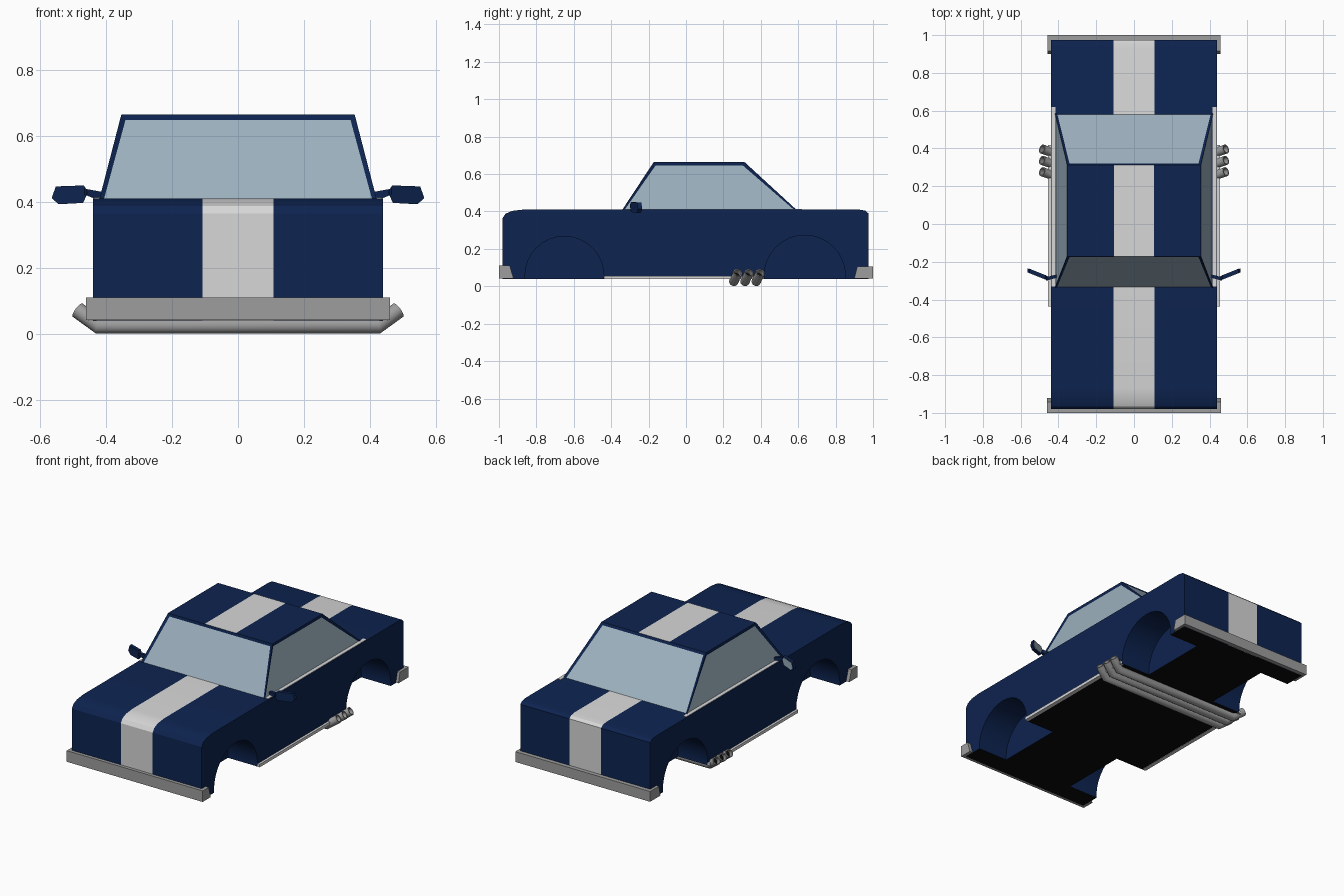
import bpy, bmesh, math
from mathutils import Vector

if "Cube" in bpy.data.objects:
    bpy.data.objects.remove(bpy.data.objects["Cube"])


def mat(name, r, g, b):
    m = bpy.data.materials.new(name)
    m.diffuse_color = (r, g, b, 1)
    m.use_nodes = True
    m.node_tree.nodes["Principled BSDF"].inputs["Base Color"].default_value = m.diffuse_color
    return m


NAVY = mat("navy paint", 0.004, 0.017, 0.08)
WHITE = mat("white stripe", 0.68, 0.68, 0.68)
GREY = mat("grey metal", 0.34, 0.34, 0.34)
GLASS = mat("pale glass", 0.33, 0.43, 0.51)
BLACK = mat("black underside", 0.003, 0.003, 0.003)


def make(name, bm, *mats):
    bmesh.ops.recalc_face_normals(bm, faces=bm.faces)
    me = bpy.data.meshes.new(name)
    bm.to_mesh(me)
    bm.free()
    ob = bpy.data.objects.new(name, me)
    bpy.context.collection.objects.link(ob)
    for m in mats:
        me.materials.append(m)
    return ob


def prism(bm, pts, x0, x1):
    """Extrude a (y, z) profile from x0 to x1."""
    a = [bm.verts.new((x0, y, z)) for y, z in pts]
    b = [bm.verts.new((x1, y, z)) for y, z in pts]
    bm.faces.new(a)
    bm.faces.new(b[::-1])
    for i in range(len(pts)):
        j = (i + 1) % len(pts)
        bm.faces.new((a[i], a[j], b[j], b[i]))


def box(bm, x0, x1, y0, y1, z0, z1):
    prism(bm, [(y0, z0), (y1, z0), (y1, z1), (y0, z1)], x0, x1)


def cut_x(bm, *xs):
    for x in xs:
        bmesh.ops.bisect_plane(bm, geom=bm.verts[:] + bm.edges[:] + bm.faces[:],
                               plane_co=(x, 0, 0), plane_no=(1, 0, 0))


def smooth(ob, angle):
    bpy.ops.object.select_all(action='DESELECT')
    bpy.context.view_layer.objects.active = ob
    ob.select_set(True)
    bpy.ops.object.shade_smooth_by_angle(angle=math.radians(angle))


# Lower body from the side profile
bm = bmesh.new()
prism(bm, [(-0.98, 0.04), (-0.98, 0.365), (-0.965, 0.388), (-0.93, 0.403), (-0.87, 0.41),
           (0.925, 0.41), (0.96, 0.404), (0.975, 0.39), (0.975, 0.04)], -0.44, 0.44)
body = make("body", bm, NAVY, WHITE, BLACK)

# Wheel wells cut out of the body
bm = bmesh.new()
for y, r in ((-0.65, 0.211), (0.635, 0.217)):
    pts = [(y + r * math.cos(math.tau * i / 32), 0.056 + r * math.sin(math.tau * i / 32))
           for i in range(32)]
    for s in (-1, 1):
        prism(bm, pts, s * 0.24, s * 0.6)
cutter = make("wheel_well_cutter", bm)
cutter.hide_render = True
mod = body.modifiers.new("wells", 'BOOLEAN')
mod.operation, mod.solver, mod.object = 'DIFFERENCE', 'EXACT', cutter
bpy.context.view_layer.objects.active = body
bpy.ops.object.modifier_apply(modifier=mod.name)
bpy.data.objects.remove(cutter)

# Centre stripe and black underside
bm = bmesh.new()
bm.from_mesh(body.data)
cut_x(bm, -0.108, 0.108)
bm.normal_update()
for f in bm.faces:
    c = f.calc_center_median()
    f.material_index = 0
    if f.normal.z < -0.9 and c.z < 0.05:
        f.material_index = 2
    elif abs(c.x) < 0.108:
        f.material_index = 1
bm.to_mesh(body.data)
bm.free()
smooth(body, 25)

# Cabin with recessed windows and striped roof
bm = bmesh.new()
base = [bm.verts.new((x, y, 0.395)) for x, y in
        ((-0.424, -0.35), (0.424, -0.35), (0.424, 0.606), (-0.424, 0.606))]
roof = [bm.verts.new((x, y, 0.665)) for x, y in
        ((-0.354, -0.172), (0.354, -0.172), (0.354, 0.312), (-0.354, 0.312))]
bm.faces.new(base[::-1])
bm.faces.new(roof)
sides = [bm.faces.new((base[i], base[(i + 1) % 4], roof[(i + 1) % 4], roof[i])) for i in range(4)]
bm.normal_update()
bmesh.ops.inset_individual(bm, faces=sides, thickness=0.02, depth=-0.006)
for f in sides:
    f.material_index = 2
cut_x(bm, -0.106, 0.106)
bm.normal_update()
for f in bm.faces:
    if f.normal.z > 0.95 and f.calc_center_median().z > 0.66 and abs(f.calc_center_median().x) < 0.1:
        f.material_index = 1
make("cabin", bm, NAVY, WHITE, GLASS)

# Window ledge trim and sill strips
bm = bmesh.new()
for s in (-1, 1):
    box(bm, s * 0.415, s * 0.437, -0.33, 0.62, 0.405, 0.413)
make("window_ledge_trim", bm, WHITE)
bm = bmesh.new()
for s in (-1, 1):
    box(bm, s * 0.43, s * 0.454, -0.438, 0.418, 0.038, 0.056)
make("sill_strips", bm, WHITE)

# Bumpers wrapping the corners
for name, pts, w in (
        ("front_bumper", [(-1, 0.042), (-1, 0.11), (-0.942, 0.11), (-0.922, 0.042)], 0.461),
        ("rear_bumper", [(1, 0.042), (1, 0.105), (0.915, 0.105), (0.9, 0.042)], 0.457)):
    bm = bmesh.new()
    prism(bm, pts, -w, w)
    make(name, bm, GREY)

# Three crosswise exhaust pipes with upturned open tips
N, R = 16, 0.025
for k in range(3):
    y = 0.255 + 0.06 * k
    path = [Vector(p) for p in ((-0.487, y + 0.022, 0.072), (-0.424, y, 0.025),
                                (0.424, y, 0.025), (0.487, y + 0.022, 0.072))]
    bm = bmesh.new()

    def ring(i, r, shift=0.0):
        d0 = (path[max(i, 1)] - path[max(i, 1) - 1]).normalized()
        d1 = (path[min(i, 2) + 1] - path[min(i, 2)]).normalized()
        t = (d0 + d1).normalized()
        u = t.cross(Vector((0, 1, 0))).normalized()
        v = t.cross(u)
        c = path[i] + t * shift
        return [bm.verts.new(c + r * (u * math.cos(math.tau * j / N) + v * math.sin(math.tau * j / N)))
                for j in range(N)]

    rings = [ring(0, 0.019, 0.03), ring(0, 0.019), ring(0, R), ring(1, R),
             ring(2, R), ring(3, R), ring(3, 0.019), ring(3, 0.019, -0.03)]
    for a, b in zip(rings, rings[1:]):
        for j in range(N):
            bm.faces.new((a[j], a[(j + 1) % N], b[(j + 1) % N], b[j]))
    for end in (rings[0], rings[-1]):
        bm.faces.new(end).material_index = 1
    smooth(make("exhaust_pipe", bm, GREY, BLACK), 35)

# Door mirrors: bent arm, swept head and mirror glass
for s in (-1, 1):
    bm = bmesh.new()

    def plate(pts, thick, offset=0.0, index=0):
        """Upright plate from (x, y, z) points, thickened along y."""
        a = [bm.verts.new((s * x, y + offset, z)) for x, y, z in pts]
        b = [bm.verts.new((s * x, y + offset + thick, z)) for x, y, z in pts]
        n = len(pts)
        faces = [bm.faces.new(a), bm.faces.new(b[::-1])]
        faces += [bm.faces.new((a[i], a[(i + 1) % n], b[(i + 1) % n], b[i])) for i in range(n)]
        for f in faces:
            f.material_index = index

    def sweep(x):
        return -0.30 + (x - 0.455) * 0.4

    head = [(x, sweep(x), z) for x, z in ((0.455, 0.43), (0.47, 0.397), (0.545, 0.393),
                                          (0.565, 0.412), (0.553, 0.447), (0.468, 0.45))]
    plate([(0.41, -0.285, 0.40), (0.465, -0.30, 0.422), (0.465, -0.30, 0.44), (0.41, -0.285, 0.43)], 0.018)
    plate(head, 0.022)
    mid = sum((Vector(p) for p in head), Vector()) / 6
    plate([mid + (Vector(p) - mid) * 0.85 for p in head], 0.003, 0.021, 1)
    make("left_mirror" if s > 0 else "right_mirror", bm, NAVY, GLASS)
